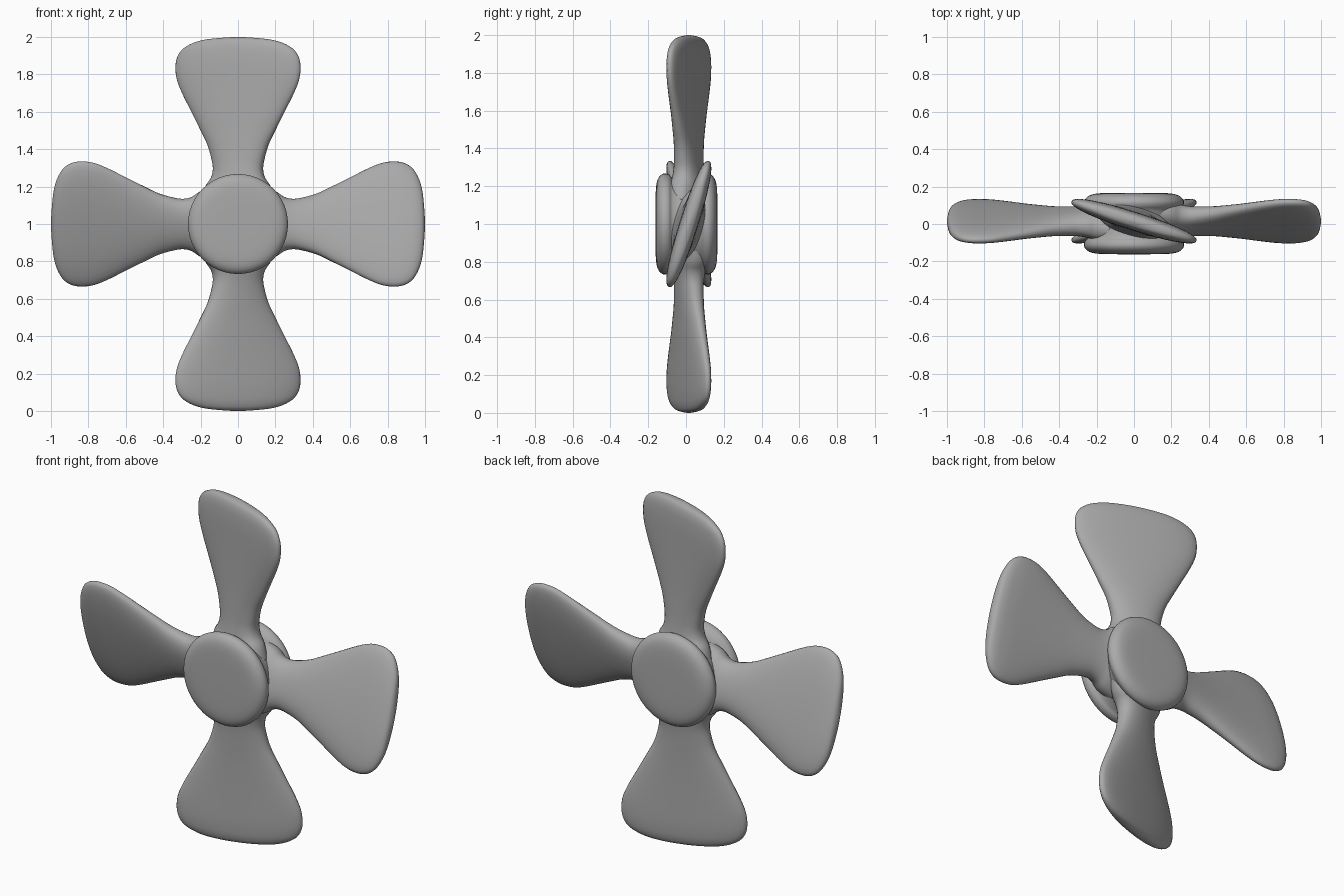
import bpy, bmesh, math
from mathutils import Vector

if "Cube" in bpy.data.objects:
    bpy.data.objects.remove(bpy.data.objects["Cube"])

grey = bpy.data.materials.new("plain_grey")
grey.diffuse_color = (0.40, 0.40, 0.40, 1)
grey.use_nodes = True
grey.node_tree.nodes["Principled BSDF"].inputs["Base Color"].default_value = grey.diffuse_color
CENTRE = Vector((0, 0, 1))


def make(name, rings):
    """Skin a list of vertex rings and close both ends."""
    bm = bmesh.new()
    loops = [[bm.verts.new(p) for p in ring] for ring in rings]
    n = len(loops[0])
    for a, b in zip(loops, loops[1:]):
        for i in range(n):
            j = (i + 1) % n
            bm.faces.new((a[i], a[j], b[j], b[i]))
    bm.faces.new(loops[0])
    bm.faces.new(loops[-1])
    bmesh.ops.recalc_face_normals(bm, faces=bm.faces)
    for f in bm.faces:
        f.smooth = True
    me = bpy.data.meshes.new(name)
    bm.to_mesh(me)
    bm.free()
    me.materials.append(grey)
    ob = bpy.data.objects.new(name, me)
    bpy.context.collection.objects.link(ob)


def smooth(keys, steps=4):
    """Catmull-Rom interpolation through key tuples."""
    pts = [Vector(k) for k in keys]
    out = []
    for i in range(len(pts) - 1):
        p0, p1 = pts[max(i - 1, 0)], pts[i]
        p2, p3 = pts[i + 1], pts[min(i + 2, len(pts) - 1)]
        for s in range(steps):
            t = s / steps
            out.append(0.5 * (2 * p1 + (p2 - p0) * t
                              + (2 * p0 - 5 * p1 + 4 * p2 - p3) * t * t
                              + (3 * p1 - p0 - 3 * p2 + p3) * t ** 3))
    return out + [pts[-1]]


# Hub: lathe about y with rounded front and back rims and a slim waist
hub_keys = [(-0.162, 0.01), (-0.161, 0.15), (-0.156, 0.215), (-0.142, 0.25),
            (-0.118, 0.267), (-0.09, 0.262), (-0.07, 0.245), (0.0, 0.235),
            (0.07, 0.245), (0.095, 0.262), (0.12, 0.267), (0.145, 0.25),
            (0.16, 0.215), (0.166, 0.15), (0.167, 0.01)]
make("hub", [[CENTRE + Vector((r * math.cos(a), y, r * math.sin(a)))
              for a in (2 * math.pi * i / 48 for i in range(48))]
             for y, r in smooth(hub_keys, 3)])

# Blades: (distance from axis, half width, half thickness)
blade_keys = [(0.12, 0.20, 0.09), (0.20, 0.175, 0.085), (0.245, 0.145, 0.077),
              (0.29, 0.134, 0.07), (0.34, 0.140, 0.065), (0.42, 0.163, 0.06),
              (0.50, 0.202, 0.056), (0.60, 0.253, 0.053), (0.70, 0.304, 0.051),
              (0.78, 0.334, 0.050), (0.86, 0.338, 0.049), (0.915, 0.318, 0.046),
              (0.95, 0.280, 0.042), (0.978, 0.215, 0.034), (0.992, 0.13, 0.023),
              (1.0, 0.02, 0.005)]
TILT = math.radians(17.5)
Y = Vector((0, 1, 0))


def spow(v, e):
    return math.copysign(abs(v) ** e, v)


for k, name in enumerate(("top", "right", "bottom", "left")):
    a = k * math.pi / 2
    out = Vector((math.sin(a), 0, math.cos(a)))
    side = Vector((-math.cos(a), 0, math.sin(a)))
    chord = side * math.cos(TILT) + Y * math.sin(TILT)
    thick = Y * math.cos(TILT) - side * math.sin(TILT)
    rings = []
    for r, w, t in smooth(blade_keys, 3):
        ring = []
        for i in range(36):
            p = 2 * math.pi * i / 36
            ring.append(CENTRE + Y * 0.015 + out * r
                        + chord * (w / math.cos(TILT) * 0.985 * spow(math.cos(p), 0.9))
                        + thick * (t * spow(math.sin(p), 0.85)))
        rings.append(ring)
    make(name + "_blade", rings)
